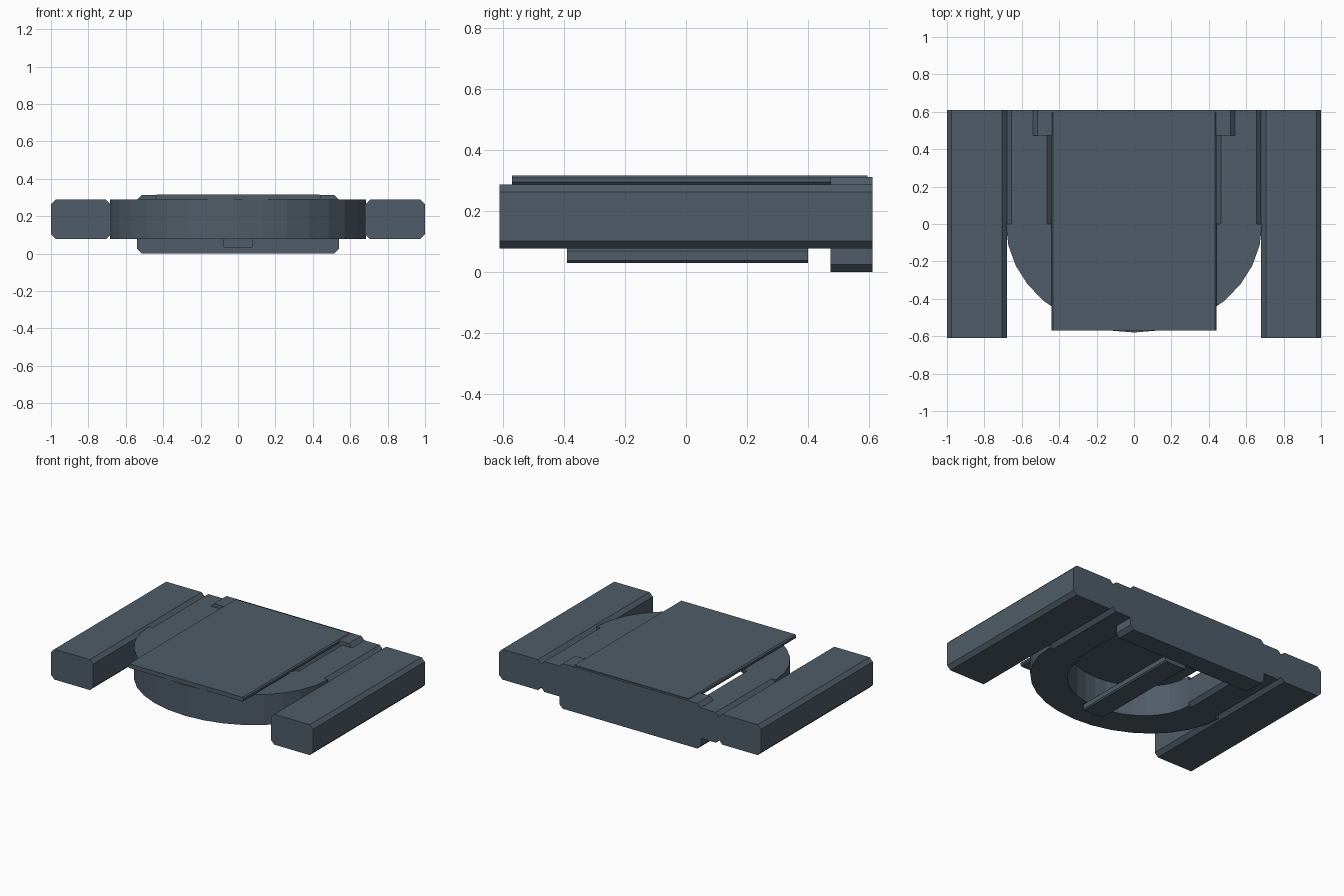
import bpy, bmesh, math

if "Cube" in bpy.data.objects:
    bpy.data.objects.remove(bpy.data.objects["Cube"])

slate = bpy.data.materials.new("slate_grey")
slate.diffuse_color = (0.08, 0.108, 0.138, 1)
slate.use_nodes = True
slate.node_tree.nodes["Principled BSDF"].inputs["Base Color"].default_value = slate.diffuse_color


def finish(name, bm):
    bmesh.ops.recalc_face_normals(bm, faces=bm.faces)
    mesh = bpy.data.meshes.new(name)
    bm.to_mesh(mesh)
    bm.free()
    mesh.materials.append(slate)
    obj = bpy.data.objects.new(name, mesh)
    bpy.context.collection.objects.link(obj)
    return obj


def chamfered_bar(name, x0, x1, y0, y1, z0, z1, c):
    """Bar running along y with its four long edges chamfered."""
    bm = bmesh.new()
    profile = [(x0 + c, z0), (x1 - c, z0), (x1, z0 + c), (x1, z1 - c),
               (x1 - c, z1), (x0 + c, z1), (x0, z1 - c), (x0, z0 + c)]
    face = bm.faces.new([bm.verts.new((x, y0, z)) for x, z in profile])
    ext = bmesh.ops.extrude_face_region(bm, geom=[face])["geom"]
    bmesh.ops.translate(bm, vec=(0, y1 - y0, 0),
                        verts=[v for v in ext if isinstance(v, bmesh.types.BMVert)])
    return finish(name, bm)


def half_ring(name, outer, inner, z0, z1, steps=16):
    """Front half of an elliptical ring, flat sided."""
    bm = bmesh.new()
    sections = []
    for i in range(steps + 1):
        a = math.pi + math.pi * i / steps
        c, s = math.cos(a), math.sin(a)
        sections.append([bm.verts.new((r[0] * c, r[1] * s, z)) for r, z in
                         ((outer, z0), (outer, z1), (inner, z1), (inner, z0))])
    for a, b in zip(sections, sections[1:]):
        for k in range(4):
            bm.faces.new((a[k], a[(k + 1) % 4], b[(k + 1) % 4], b[k]))
    bm.faces.new(sections[0])
    bm.faces.new(sections[-1])
    return finish(name, bm)


# Outer rails and inner arms, mirrored left and right
for side, s in (("left", -1), ("right", 1)):
    for part, a, b, y0 in (("outer_rail", 0.68, 1.0, -0.61), ("inner_arm", 0.44, 0.68, 0.0)):
        x0, x1 = sorted((s * a, s * b))
        chamfered_bar(f"{side}_{part}", x0, x1, y0, 0.61, 0.078, 0.288, 0.025)

# Curved front joining the arms
half_ring("curved_front", (0.685, 0.58), (0.44, 0.375), 0.078, 0.288)

# Cross block at the back, cover plate on top, strip underneath
chamfered_bar("back_block", -0.54, 0.54, 0.473, 0.61, 0.0, 0.312, 0.025)
chamfered_bar("cover_plate", -0.442, 0.442, -0.57, 0.595, 0.288, 0.317, 0.008)
chamfered_bar("under_strip", -0.08, 0.08, -0.39, 0.40, 0.03, 0.078, 0.008)
